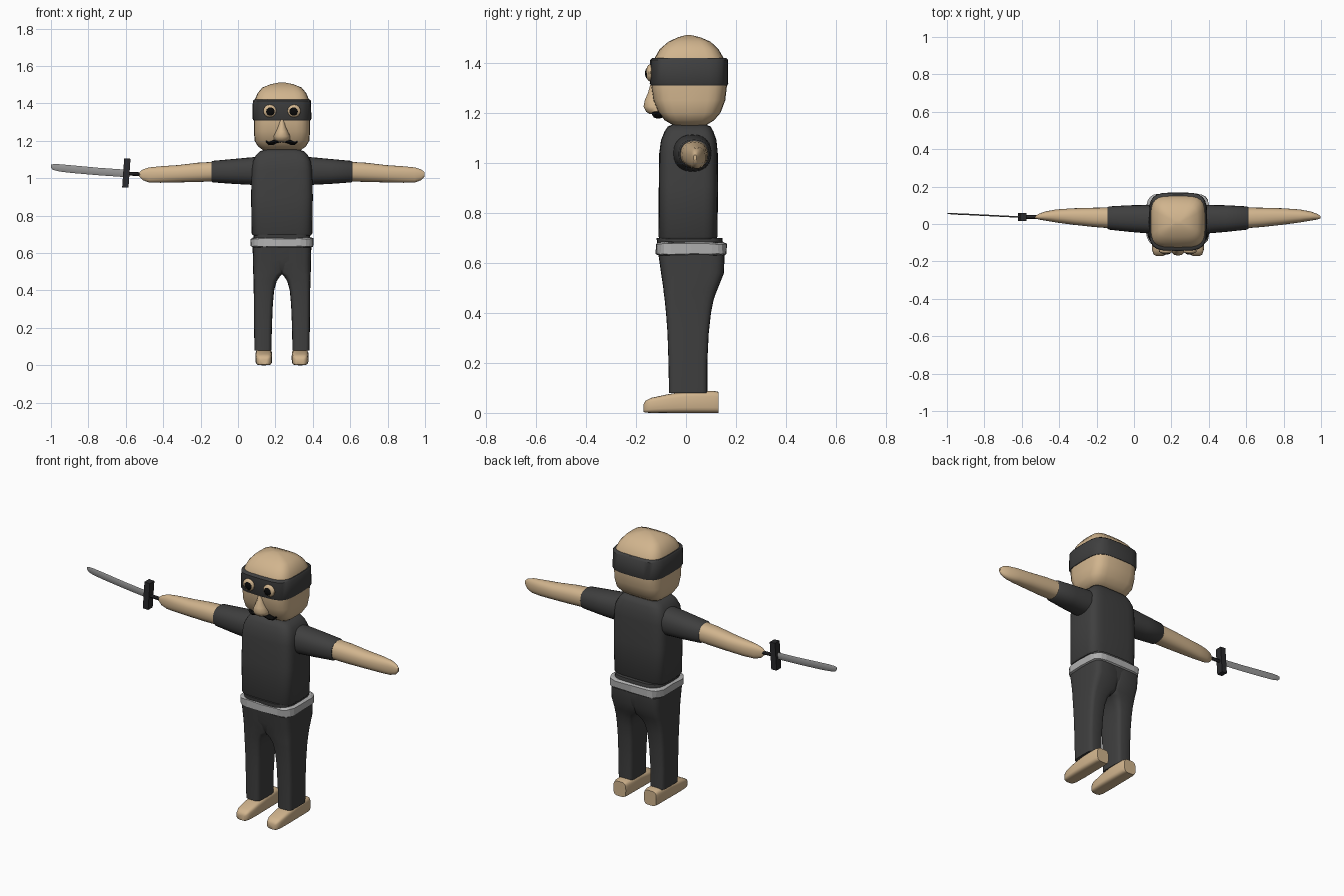
import bpy, bmesh, math, random
from mathutils import Vector

if "Cube" in bpy.data.objects:
    bpy.data.objects.remove(bpy.data.objects["Cube"], do_unlink=True)

random.seed(3)
CENTRE = 0.235  # body axis in x
SIDES = {"left": 1, "right": -1}


def material(name, *rgb):
    mat = bpy.data.materials.new(name)
    mat.use_nodes = True
    colour = (*rgb, 1)
    mat.diffuse_color = colour
    mat.node_tree.nodes["Principled BSDF"].inputs["Base Color"].default_value = colour
    return mat


skin = material("tan skin", 0.64, 0.46, 0.27)
cloth = material("charcoal cloth", 0.05, 0.05, 0.05)
black = material("black", 0.003, 0.003, 0.003)
belt_grey = material("light grey belt", 0.44, 0.44, 0.44)
steel = material("blade grey", 0.3, 0.3, 0.3)
guard_dark = material("dark hilt", 0.022, 0.022, 0.025)


def finish(bm, name, mat, smooth=True, angle=45):
    bmesh.ops.recalc_face_normals(bm, faces=bm.faces)
    mesh = bpy.data.meshes.new(name)
    bm.to_mesh(mesh)
    bm.free()
    mesh.materials.append(mat)
    obj = bpy.data.objects.new(name, mesh)
    obj.location.x = CENTRE
    bpy.context.collection.objects.link(obj)
    bpy.ops.object.select_all(action="DESELECT")
    obj.select_set(True)
    bpy.context.view_layer.objects.active = obj
    if smooth:
        bpy.ops.object.shade_smooth_by_angle(angle=math.radians(angle))
    return obj


def loft(name, mat, axis, sections, power=4, segments=24, side=1, wobble=0, smooth=True):
    """Skin rounded-box sections: (t, a0, a1, b0, b1) or (t, half width, b0, b1)."""
    bm = bmesh.new()
    rings = []
    for section in sections:
        if len(section) == 4:
            t, half, b0, b1 = section
            a0, a1 = -half, half
        else:
            t, a0, a1, b0, b1 = section
        ring = []
        for i in range(segments):
            ang = math.tau * i / segments
            c, s = math.cos(ang), math.sin(ang)
            a = (a0 + a1) / 2 + (a1 - a0) / 2 * math.copysign(abs(c) ** (2 / power), c)
            b = (b0 + b1) / 2 + (b1 - b0) / 2 * math.copysign(abs(s) ** (2 / power), s)
            co = {"x": (t, a, b), "y": (a, t, b), "z": (a, b, t)}[axis]
            co = Vector((co[0] * side, co[1], co[2]))
            co += Vector([random.uniform(-wobble, wobble) for _ in co])
            ring.append(bm.verts.new(co))
        rings.append(ring)
    for low, high in zip(rings, rings[1:]):
        for i in range(segments):
            j = (i + 1) % segments
            bm.faces.new((low[i], low[j], high[j], high[i]))
    bm.faces.new(rings[0])
    bm.faces.new(rings[-1])
    return finish(bm, name, mat, smooth)


def ball(name, mat, location, scale):
    bm = bmesh.new()
    bmesh.ops.create_uvsphere(bm, u_segments=14, v_segments=8, radius=1)
    bmesh.ops.scale(bm, vec=scale, verts=bm.verts)
    bmesh.ops.translate(bm, vec=location, verts=bm.verts)
    return finish(bm, name, mat)


# Head and mask band
loft("head", skin, "z", [
    (1.15, .1, -.05, .08), (1.17, .128, -.085, .112), (1.2, .146, -.11, .138),
    (1.25, .15, -.131, .157), (1.31, .15, -.139, .164), (1.37, .15, -.138, .163),
    (1.42, .145, -.125, .15), (1.455, .13, -.105, .13), (1.485, .105, -.07, .098),
    (1.503, .06, -.03, .055), (1.511, .02, 0, .02)])
loft("mask_band", cloth, "z", [
    (1.31, .153, -.14, .166), (1.318, .157, -.145, .169),
    (1.412, .156, -.143, .168), (1.42, .15, -.134, .16)])

# Nose
loft("nose", skin, "z", [
    (1.195, .025, -.145, -.08), (1.205, .042, -.16, -.08), (1.225, .044, -.17, -.08),
    (1.25, .032, -.165, -.09), (1.28, .02, -.152, -.1), (1.315, .012, -.142, -.1)],
    power=2, segments=12)

# Eyes and moustache halves
for label, side in SIDES.items():
    ball(label + "_eyelid", skin, (.065 * side, -.145, 1.36), (.036, .015, .034))
    ball(label + "_pupil", black, (.063 * side, -.15, 1.358), (.026, .014, .025))
    loft(label + "_moustache", black, "x", [
        (0, -.135, -.09, 1.193, 1.206), (.025, -.138, -.09, 1.188, 1.211),
        (.05, -.134, -.09, 1.177, 1.203), (.07, -.126, -.09, 1.178, 1.194),
        (.084, -.12, -.09, 1.192, 1.202)], power=2, segments=10, side=side)

# Torso
loft("torso", cloth, "z", [
    (.695, .155, -.105, .12), (.705, .162, -.11, .126), (.9, .165, -.109, .128),
    (1.04, .162, -.107, .127), (1.09, .155, -.1, .122), (1.125, .138, -.086, .11),
    (1.145, .118, -.073, .099), (1.153, .09, -.055, .08)], power=5, segments=32)

# Pelvis and belt
loft("pelvis", cloth, "z", [
    (.485, .03, -.07, .08), (.51, .13, -.088, .12), (.56, .147, -.1, .148),
    (.63, .157, -.11, .154), (.7, .15, -.118, .145)])
loft("belt", belt_grey, "z", [
    (.632, .158, -.11, .153), (.636, .168, -.12, .163),
    (.676, .168, -.12, .163), (.682, .155, -.112, .152)],
    power=5, wobble=.003, smooth=False)

# Legs and feet
for label, side in SIDES.items():
    loft(label + "_leg", cloth, "z", [
        (.08, .056, .147, -.068, .085), (.2, .054, .149, -.07, .085),
        (.32, .049, .15, -.074, .091), (.4, .042, .151, -.08, .1),
        (.45, .028, .152, -.085, .11), (.48, .008, .153, -.089, .12),
        (.5, -.02, .154, -.091, .128), (.56, -.02, .155, -.1, .152),
        (.63, -.02, .157, -.11, .154)], power=5, side=side)
    foot = loft(label + "_foot", skin, "y", [
        (-.17, .02, .004, .034), (-.163, .033, .001, .048), (-.14, .041, 0, .06),
        (-.07, .045, 0, .075), (0, .045, 0, .086), (.11, .044, 0, .088),
        (.13, .039, 0, .084)], side=side)
    foot.location.x += .097 * side

# Sleeves, forearms with tapered hands
for label, side in SIDES.items():
    loft(label + "_sleeve", cloth, "x", [
        (.1, -.05, .1, .965, 1.115), (.165, -.05, .102, .965, 1.112),
        (.26, -.042, .1, .97, 1.103), (.37, -.03, .094, .978, 1.093),
        (.378, -.024, .088, .984, 1.087)], power=2.3, side=side)
    loft(label + "_forearm", skin, "x", [
        (.36, -.023, .088, .984, 1.088), (.45, -.016, .087, .98, 1.083),
        (.56, -.004, .084, .978, 1.07), (.65, .008, .078, .976, 1.064),
        (.71, .018, .067, .977, 1.058), (.745, .024, .054, .99, 1.047),
        (.763, .03, .042, 1.01, 1.032)], power=2.3, side=side)

# Sword held in the right hand
loft("sword_grip", guard_dark, "x", [
    (.71, .028, .048, 1.01, 1.03), (.84, .028, .048, 1.015, 1.035)],
    power=2, segments=8, side=-1)
loft("sword_blade", steel, "x", [
    (.82, .032, .04, 1.005, 1.045), (.98, .04, .048, 1.016, 1.056),
    (1.12, .047, .055, 1.028, 1.069), (1.19, .05, .058, 1.036, 1.075),
    (1.225, .053, .058, 1.045, 1.075), (1.235, .054, .057, 1.056, 1.072)],
    power=2, segments=8, side=-1)
bm = bmesh.new()
bmesh.ops.create_cube(bm, size=1)
bmesh.ops.scale(bm, vec=(.034, .042, .155), verts=bm.verts)
guard = finish(bm, "sword_guard", guard_dark, smooth=False)
guard.location = (-.597, .038, 1.028)
guard.rotation_euler.y = math.radians(4)
